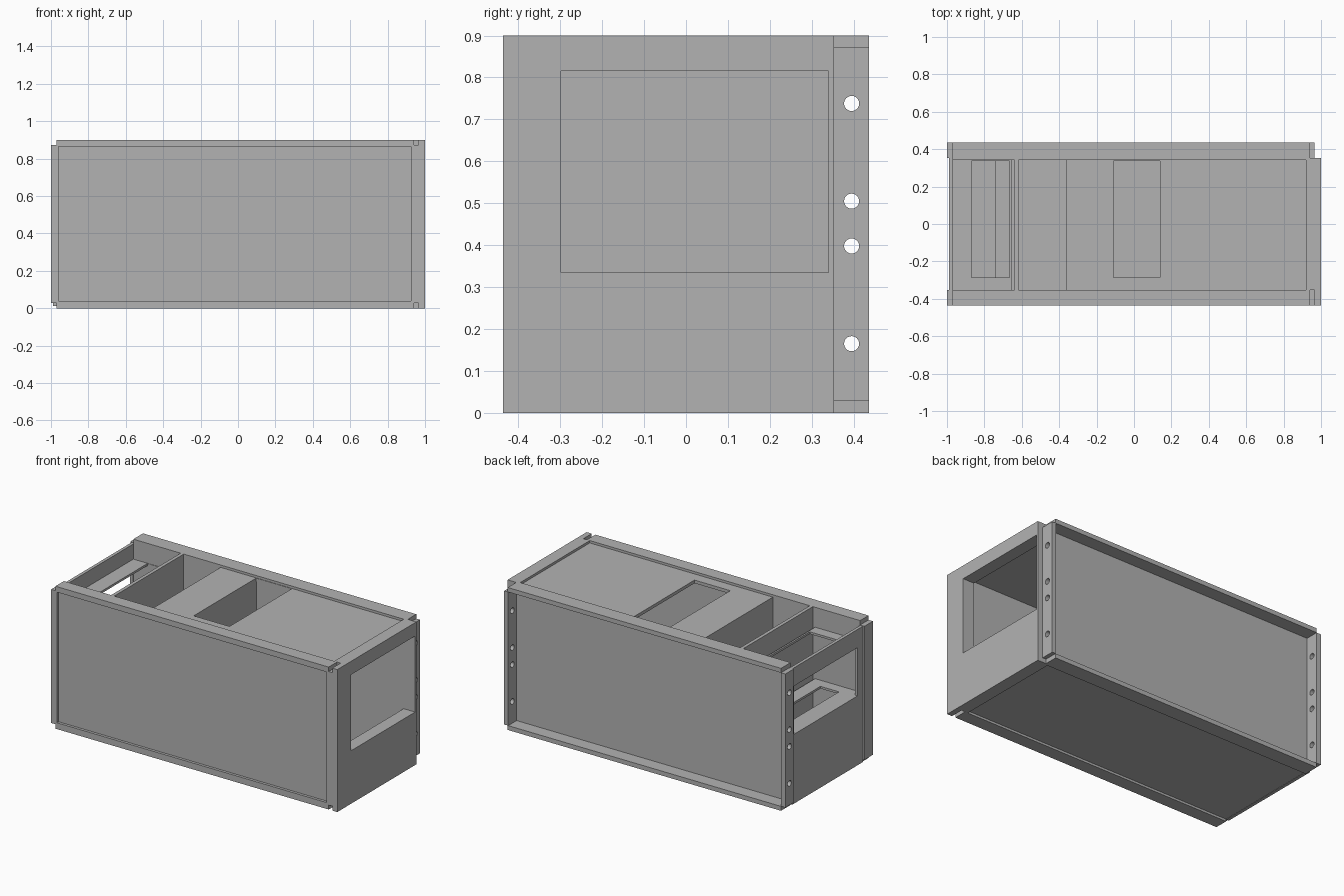
import bpy, bmesh, math
from mathutils import Vector

cube = bpy.data.objects.get("Cube")
if cube:
    bpy.data.objects.remove(cube, do_unlink=True)

grey = bpy.data.materials.new("plain grey")
grey.use_nodes = True
grey.diffuse_color = (0.45, 0.45, 0.45, 1)
grey.node_tree.nodes["Principled BSDF"].inputs["Base Color"].default_value = (0.45, 0.45, 0.45, 1)


def rect(u0, u1, v0, v1):
    return [(u0, v0), (u1, v0), (u1, v1), (u0, v1)]


def circle(u, v, r, n=24):
    return [(u + r * math.cos(math.tau * i / n), v + r * math.sin(math.tau * i / n)) for i in range(n)]


# Flat plate with holes. Plane axes: x -> (y, z), y -> (x, z), z -> (x, y)
def plate(name, axis, w0, w1, outline, holes=()):
    def place(u, v, w):
        return {"x": (w, u, v), "y": (u, w, v), "z": (u, v, w)}[axis]
    bm = bmesh.new()
    edges = []
    for loop in [outline, *holes]:
        vs = [bm.verts.new(place(u, v, w0)) for u, v in loop]
        edges += [bm.edges.new((vs[i - 1], vs[i])) for i in range(len(vs))]
    bmesh.ops.triangle_fill(bm, edges=edges, use_beauty=True)
    out = bmesh.ops.extrude_face_region(bm, geom=bm.faces[:], use_keep_orig=True)
    moved = [g for g in out["geom"] if isinstance(g, bmesh.types.BMVert)]
    bmesh.ops.translate(bm, verts=moved, vec=Vector(place(0, 0, w1 - w0)))
    bmesh.ops.recalc_face_normals(bm, faces=bm.faces[:])
    mesh = bpy.data.meshes.new(name)
    bm.to_mesh(mesh)
    bm.free()
    mesh.materials.append(grey)
    obj = bpy.data.objects.new(name, mesh)
    bpy.context.collection.objects.link(obj)
    return obj


def box(name, x0, x1, y0, y1, z0, z1):
    return plate(name, "z", z0, z1, rect(x0, x1, y0, y1))


Y, IN, TOP, T = 0.437, 0.353, 0.9, 0.028   # half depth, inner half depth, height, flange

# Front wall with a shallow raised rim
plate("front_wall", "y", -0.42, -IN, rect(-0.97, 0.94, 0, TOP))
plate("front_rim", "y", -Y, -0.42, rect(-0.97, 0.94, 0, TOP), [rect(-0.96, 0.925, 0.04, 0.865)])

# Back wall with outward flanges
plate("back_wall", "y", IN - 0.012, IN, rect(-0.97, 0.94, 0, TOP))
for name, z in (("bottom", 0), ("top", TOP - T)):
    box("back_flange_" + name, -0.97, 0.94, IN, Y, z, z + T)

# Upright flanges at the corners; the back pair is drilled
drilled = [circle(0.395, z, 0.018) for z in (0.165, 0.398, 0.505, 0.738)]
for side, x0, x1 in (("right", -1, -0.97), ("left", 0.937, 0.965)):
    plate("back_upright_" + side, "x", x0, x1, rect(IN, Y, T, TOP - T), drilled)
    box("front_upright_" + side, x0, x1, -Y, -IN, T, TOP - T)

# Thick windowed end and its outer cladding
window = [rect(-0.298, 0.34, 0.335, 0.815)]
plate("end_core", "x", 0.92, 0.965, rect(-IN, IN, 0, TOP), window)
plate("end_cladding", "x", 0.965, 1, rect(-Y, IN, 0, TOP), window)

# Open end wall
plate("open_end_wall", "x", -0.99, -0.97, rect(-IN, IN, 0.012, 0.87), [rect(-0.30, 0.335, 0.45, 0.755)])

# Floor and lid, both set slightly inside the rim
box("floor", -0.97, 0.92, -IN, IN - 0.012, 0.014, 0.03)
plate("lid", "z", 0.865, 0.885, rect(-0.36, 0.92, -IN, IN - 0.012), [rect(-0.11, 0.14, -0.285, 0.338)])

# Upright dividers
for name, x, thick, top in (("tall", -0.64, 0.022, TOP), ("lid_edge", -0.36, 0.012, 0.885), ("duct", -0.122, 0.012, 0.866)):
    box("divider_" + name, x, x + thick, -IN, IN - 0.012, 0.03, top)

# Shelves with cutouts in the open end
for name, z, x1 in (("upper", 0.76, -0.666), ("lower", 0.435, -0.74)):
    plate("shelf_" + name, "z", z, z + 0.014, rect(-0.97, -0.655, -IN, IN - 0.012),
          [rect(-0.87, x1, -0.285, 0.338)])
